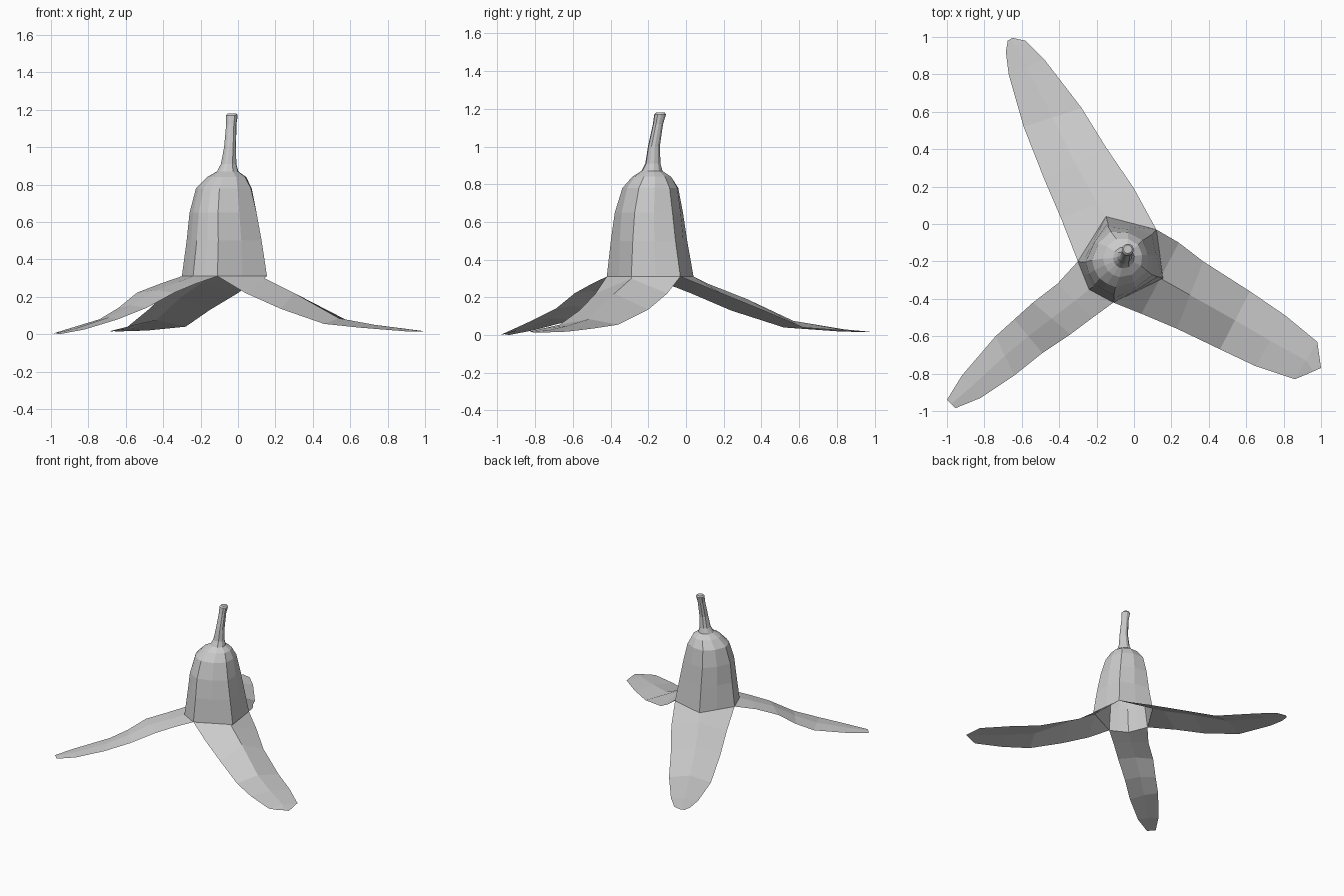
import bpy
import bmesh
from mathutils import Vector

default_cube = bpy.data.objects.get("Cube")
if default_cube:
    bpy.data.objects.remove(default_cube, do_unlink=True)

# One plain grey for the whole peel
peel_grey = bpy.data.materials.new("peel_grey")
peel_grey.use_nodes = True
grey = (0.6, 0.6, 0.6, 1)
peel_grey.diffuse_color = grey
peel_grey.node_tree.nodes["Principled BSDF"].inputs["Base Color"].default_value = grey

BASE_HEIGHT = 0.31
BASE_CENTRE = Vector((-0.07, -0.19))
# Corners where the peel splits, going round the body
CORNERS = {
    "right": Vector((-0.3, -0.2)),
    "front_right": Vector((-0.24, -0.35)),
    "front": Vector((-0.11, -0.42)),
    "left": Vector((0.155, -0.29)),
    "back_left": Vector((0.12, -0.03)),
    "back": Vector((-0.15, 0.04)),
}


def finish(name, bm):
    """Turn a bmesh into a flat shaded object."""
    mesh = bpy.data.meshes.new(name)
    bm.to_mesh(mesh)
    bm.free()
    mesh.materials.append(peel_grey)
    obj = bpy.data.objects.new(name, mesh)
    bpy.context.collection.objects.link(obj)
    return obj


def bridge(bm, first, second, closed):
    """Fill quads between two rows of vertices."""
    count = len(first)
    for i in range(count if closed else count - 1):
        j = (i + 1) % count
        bm.faces.new((first[i], first[j], second[j], second[i]))


def make_body(name, sections):
    """Hollow body: a split-corner outline that rounds off into the stem."""
    corners = list(CORNERS.values())
    outline = []
    for i, corner in enumerate(corners):
        following = corners[(i + 1) % len(corners)]
        outline += [corner - BASE_CENTRE, (corner + following) / 2 - BASE_CENTRE]
    bm = bmesh.new()
    rings = []
    for height, x, y, scale, roundness in sections:
        ring = []
        for offset in outline:
            rounded = offset.normalized() * 0.23
            point = Vector((x, y)) + offset.lerp(rounded, roundness) * scale
            ring.append(bm.verts.new((point.x, point.y, height)))
        rings.append(ring)
    for lower, upper in zip(rings, rings[1:]):
        bridge(bm, lower, upper, True)
    bm.faces.new(rings[-1])
    return finish(name, bm)


def make_flap(name, start, middle, end, rows):
    """Arched flap; each row is edge xy, other edge xy, edge z, ridge z."""
    bm = bmesh.new()
    previous = [bm.verts.new((*CORNERS[key], BASE_HEIGHT))
                for key in (start, middle, end)]
    for ax, ay, bx, by, edge_z, ridge_z in rows:
        row = [bm.verts.new((ax, ay, edge_z)),
               bm.verts.new(((ax + bx) / 2, (ay + by) / 2, ridge_z)),
               bm.verts.new((bx, by, edge_z))]
        bridge(bm, previous, row, False)
        previous = row
    # Keep the outer skin facing upwards
    bm.normal_update()
    downward = [face for face in bm.faces if face.normal.z < 0]
    bmesh.ops.reverse_faces(bm, faces=downward)
    return finish(name, bm)


# Body and stem: height, centre x, centre y, scale, roundness
make_body("peel_body_and_stem", [
    (BASE_HEIGHT, -0.07, -0.19, 1, 0),
    (0.5, -0.07, -0.195, 0.89, 0.3),
    (0.65, -0.075, -0.195, 0.8, 0.5),
    (0.78, -0.073, -0.187, 0.66, 0.7),
    (0.84, -0.06, -0.18, 0.46, 0.9),
    (0.87, -0.055, -0.18, 0.25, 1),
    (0.91, -0.05, -0.175, 0.18, 1),
    (1, -0.042, -0.17, 0.14, 1),
    (1.12, -0.036, -0.148, 0.12, 1),
    (1.17, -0.033, -0.137, 0.14, 1),
    (1.18, -0.033, -0.135, 0.1, 1),
])

# Three flaps spread over the ground
make_flap("back_flap", "right", "back", "back_left", [
    (-0.39, 0.03, 0, 0.19, 0.22, 0.275),
    (-0.48, 0.24, -0.15, 0.41, 0.13, 0.19),
    (-0.59, 0.52, -0.28, 0.62, 0.04, 0.075),
    (-0.67, 0.8, -0.48, 0.88, 0.02, 0.03),
    (-0.685, 0.92, -0.58, 0.98, 0.016, 0.02),
    (-0.675, 0.98, -0.65, 0.995, 0.015, 0.016),
])
make_flap("left_flap", "front", "left", "back_left", [
    (0.04, -0.48, 0.24, -0.1, 0.22, 0.3),
    (0.23, -0.56, 0.37, -0.2, 0.135, 0.22),
    (0.46, -0.67, 0.62, -0.36, 0.055, 0.085),
    (0.65, -0.76, 0.81, -0.49, 0.035, 0.05),
    (0.86, -0.83, 0.98, -0.63, 0.018, 0.025),
    (0.92, -0.805, 1, -0.77, 0.013, 0.015),
])
make_flap("front_right_flap", "right", "front_right", "front", [
    (-0.41, -0.32, -0.22, -0.5, 0.272, 0.28),
    (-0.54, -0.42, -0.34, -0.59, 0.222, 0.235),
    (-0.64, -0.51, -0.49, -0.69, 0.14, 0.155),
    (-0.74, -0.6, -0.64, -0.81, 0.08, 0.09),
    (-0.92, -0.81, -0.82, -0.93, 0.025, 0.03),
    (-1, -0.94, -0.955, -0.985, 0, 0.005),
])
